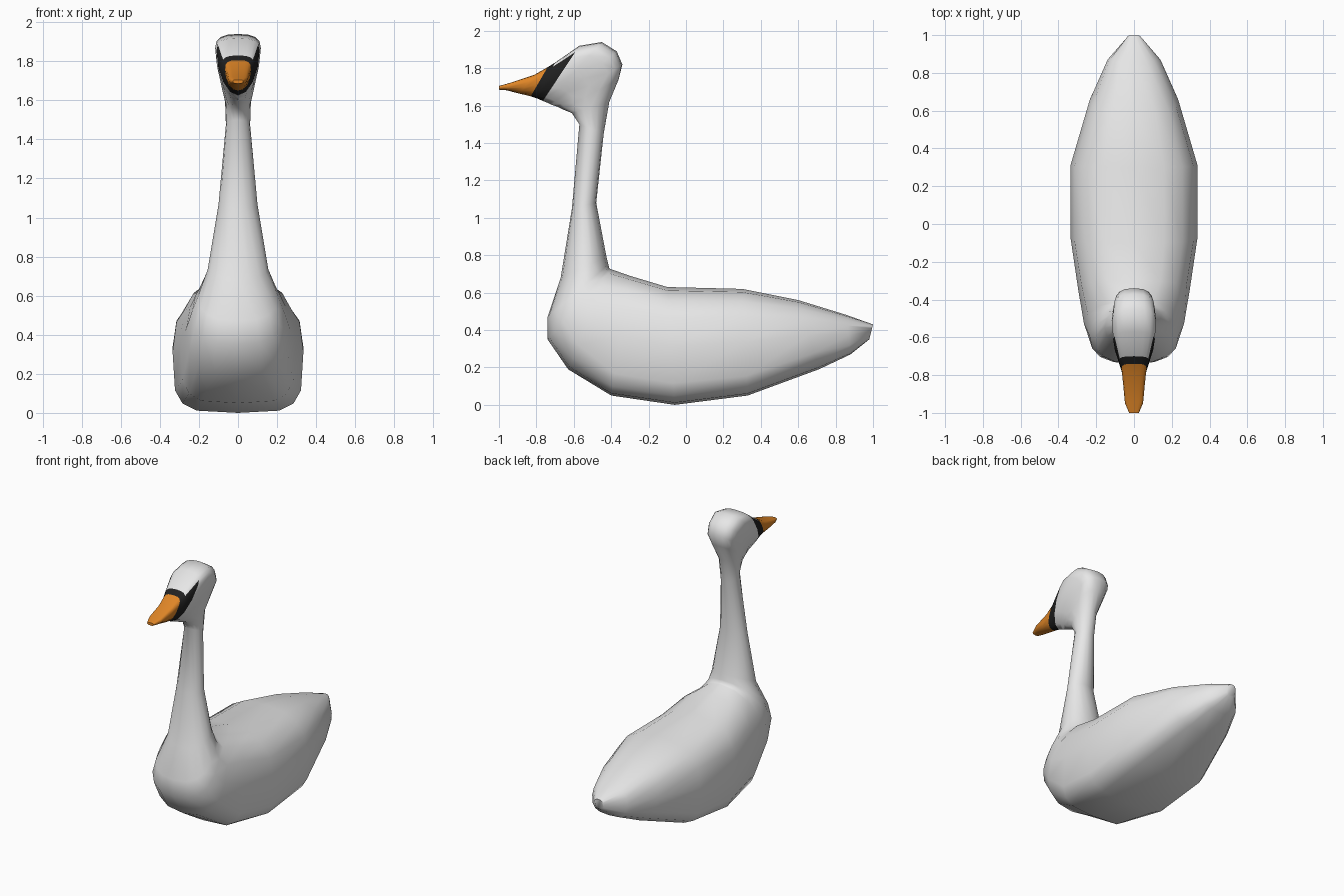
import bpy, bmesh, math

if "Cube" in bpy.data.objects:
    bpy.data.objects.remove(bpy.data.objects["Cube"])

SEG = 16


def material(name, rgb):
    m = bpy.data.materials.new(name)
    m.diffuse_color = (*rgb, 1)
    m.use_nodes = True
    m.node_tree.nodes["Principled BSDF"].inputs["Base Color"].default_value = m.diffuse_color
    return m


white = material("white feathers", (0.8, 0.8, 0.8))
black = material("black mask", (0.015, 0.015, 0.015))
orange = material("orange bill", (0.75, 0.24, 0.02))


def section(ring, p, n_top, n_bot):
    """Closed outline from back point to front point; p = where it is widest."""
    by, bz, fy, fz, w = ring
    pts = []
    for i in range(SEG):
        a = 2 * math.pi * i / SEG
        s, c = math.sin(a), math.cos(a)
        n = n_top if c > 0 else n_bot
        x = w * math.copysign(abs(s) ** (2 / n), s) if abs(s) > 1e-6 else 0
        d = abs(c) ** (2 / n)
        t = p * (1 - d) if c > 0 else p + (1 - p) * d
        pts.append((x, by + (fy - by) * t, bz + (fz - bz) * t))
    return pts


def loft(name, groups, mats, rule, cap_start, cap_end):
    bm = bmesh.new()
    rings = [[bm.verts.new(q) for q in section(r, *shape)]
             for shape, rows in groups for r in rows]
    for k in range(len(rings) - 1):
        a, b = rings[k], rings[k + 1]
        for i in range(SEG):
            j = (i + 1) % SEG
            f = bm.faces.new((a[i], a[j], b[j], b[i]))
            f.material_index = rule(len(rings) - 2 - k, i)
    if cap_start:
        bm.faces.new(rings[0])
    if cap_end:
        bm.faces.new(rings[-1])
    bmesh.ops.recalc_face_normals(bm, faces=bm.faces)
    me = bpy.data.meshes.new(name)
    bm.to_mesh(me)
    bm.free()
    # an open shell can be turned inside out: check one flank face
    ob = bpy.data.objects.new(name, me)
    bpy.context.collection.objects.link(ob)
    if sum(f.normal.x * f.center.x * f.area for f in me.polygons) < 0:
        me.flip_normals()
    for m in mats:
        me.materials.append(m)
    bpy.ops.object.select_all(action='DESELECT')
    ob.select_set(True)
    bpy.context.view_layer.objects.active = ob
    bpy.ops.object.shade_smooth_by_angle(angle=math.radians(60))
    return ob


# rings: back/top y,z, front/bottom y,z, half width
body = ((0.5, 2.5, 3.0), [(1.0, .43, .98, .35, .035),
                          (.86, .48, .88, .27, .14),
                          (.6, .56, .71, .19, .235)])
belly = ((0.5, 2.6, 4.2), [(.3, .62, .33, .05, .335),
                           (-.1, .63, -.06, 0, .335),
                           (-.3, .69, -.40, .05, .295)])
chest = ((0.55, 2.0, 2.5), [(-.40, .725, -.63, .19, .265),
                            (-.41, .73, -.74, .35, .235),
                            (-.415, .75, -.74, .47, .205)])
neck = ((0.5, 2.0, 2.0), [(-.425, .79, -.67, .68, .155),
                          (-.48, 1.08, -.61, 1.05, .10),
                          (-.44, 1.45, -.57, 1.5, .062),
                          (-.41, 1.62, -.61, 1.56, .066)])
nape = ((0.35, 2.3, 2.0), [(-.36, 1.74, -.66, 1.58, .085)])
head = ((0.22, 2.6, 1.9), [(-.34, 1.82, -.69, 1.595, .10),
                           (-.37, 1.89, -.72, 1.605, .11),
                           (-.45, 1.94, -.74, 1.615, .117),
                           (-.57, 1.92, -.765, 1.625, .11)])
brow = ((0.25, 3.0, 2.0), [(-.70, 1.83, -.80, 1.64, .08)])
bill_root = ((0.3, 3.2, 2.2), [(-.74, 1.805, -.83, 1.65, .066)])


# black mask: full band next to the bill, plus the cheeks behind it
def mask(k, i):
    on_crown = i < 3 or i >= SEG - 3
    return 1 if k == 0 or (k == 1 and not on_crown) else 0


loft("swan_body", [body, belly, chest, neck, nape, head, brow, bill_root],
     [white, black], mask, True, False)

# bill
bill = ((0.4, 3.2, 2.4), [(-.81, 1.765, -.89, 1.664, .058),
                          (-.94, 1.722, -.96, 1.682, .048),
                          (-1.0, 1.705, -1.0, 1.685, .026)])
loft("bill", [bill_root, bill], [orange], lambda k, i: 0, False, True)
